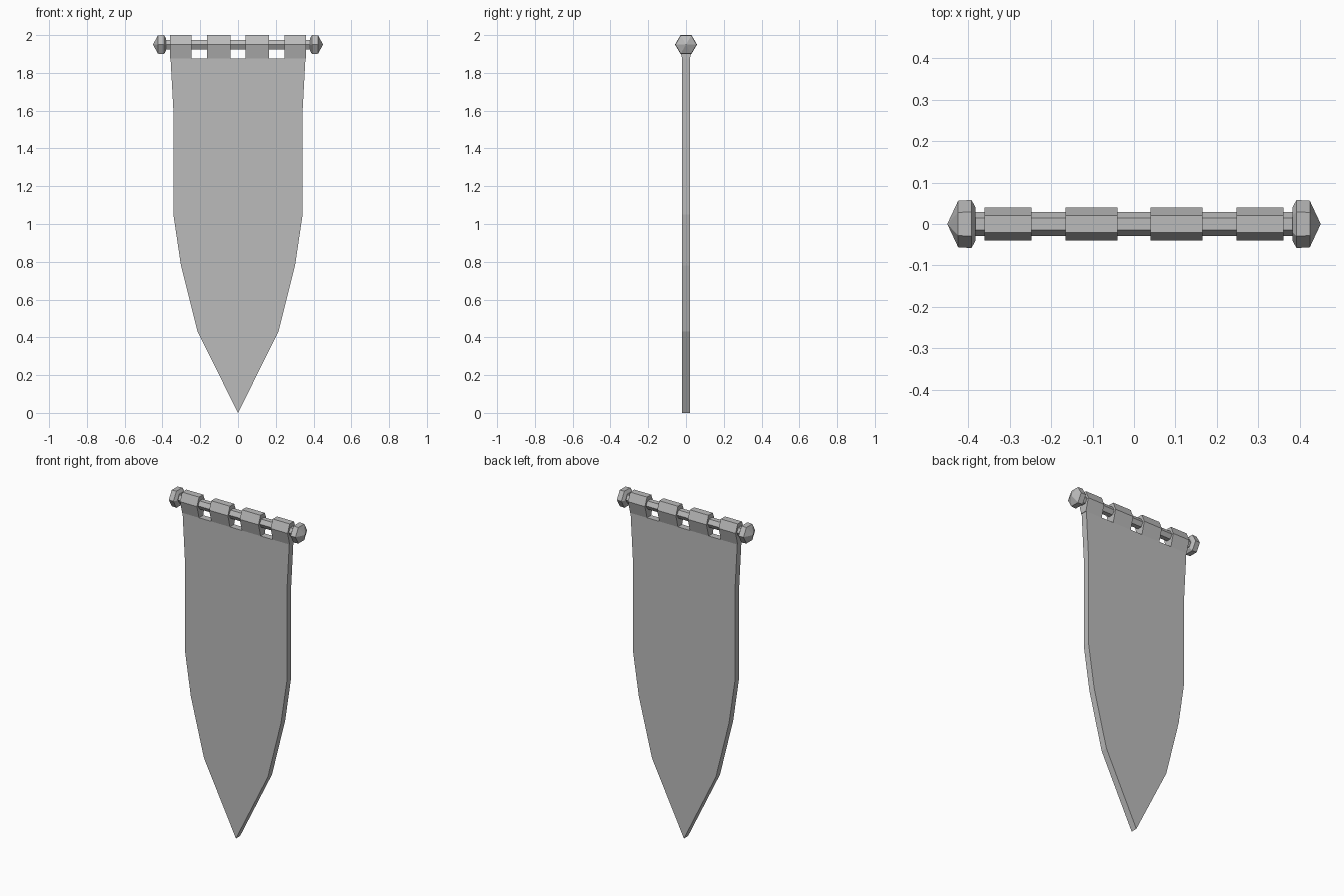
import bpy
import bmesh
from math import cos, sin, pi

if "Cube" in bpy.data.objects:
    bpy.data.objects.remove(bpy.data.objects["Cube"])

GREY = (0.5, 0.5, 0.5, 1)
grey = bpy.data.materials.new("plain grey")
grey.use_nodes = True
grey.diffuse_color = GREY
grey.node_tree.nodes["Principled BSDF"].inputs["Base Color"].default_value = GREY

ROD_Z = 1.95


def loft(name, rings):
    """Skin a stack of equal-sized rings and cap both ends."""
    bm = bmesh.new()
    rows = [[bm.verts.new(p) for p in ring] for ring in rings]
    n = len(rows[0])
    for a, b in zip(rows, rows[1:]):
        for i in range(n):
            j = (i + 1) % n
            bm.faces.new((a[i], a[j], b[j], b[i]))
    bm.faces.new(rows[0])
    bm.faces.new(rows[-1])
    bmesh.ops.remove_doubles(bm, verts=bm.verts, dist=0.0001)
    bmesh.ops.recalc_face_normals(bm, faces=bm.faces)
    mesh = bpy.data.meshes.new(name)
    bm.to_mesh(mesh)
    bm.free()
    mesh.materials.append(grey)
    obj = bpy.data.objects.new(name, mesh)
    bpy.context.collection.objects.link(obj)
    return obj


def hexagon(x, r):
    return [(x, r * cos(i * pi / 3), ROD_Z + r * sin(i * pi / 3)) for i in range(6)]


# Hexagonal rod with a pointed finial on each end
loft("rod", [hexagon(-0.39, 0.029), hexagon(0.39, 0.029)])
finial = [(0.382, 0.04), (0.392, 0.058), (0.424, 0.056), (0.45, 0.0005)]
for side, label in ((-1, "right"), (1, "left")):
    loft(label + "_finial", [hexagon(side * x, r) for x, r in finial])

# Cloth panel: half outline mirrored into a pointed pennant
half = [(0.357, 1.875), (0.342, 1.6), (0.342, 1.05), (0.302, 0.78), (0.214, 0.43)]
outline = half + [(0, 0)] + [(-x, z) for x, z in reversed(half)]
loft("cloth", [[(x, y, z) for x, z in outline] for y in (-0.02, 0.02)])

# Four hanging loops wrapped around the rod
section = [(0.02, 1.875), (0.04, 1.95), (0.02, 2.0)]
section += [(-y, z) for y, z in reversed(section)]
spans = {"outer": (0.247, 0.36), "inner": (0.04, 0.165)}
for side, label in ((-1, "right"), (1, "left")):
    for place, span in spans.items():
        loft(f"{label}_{place}_loop", [[(side * x, y, z) for y, z in section] for x in span])
